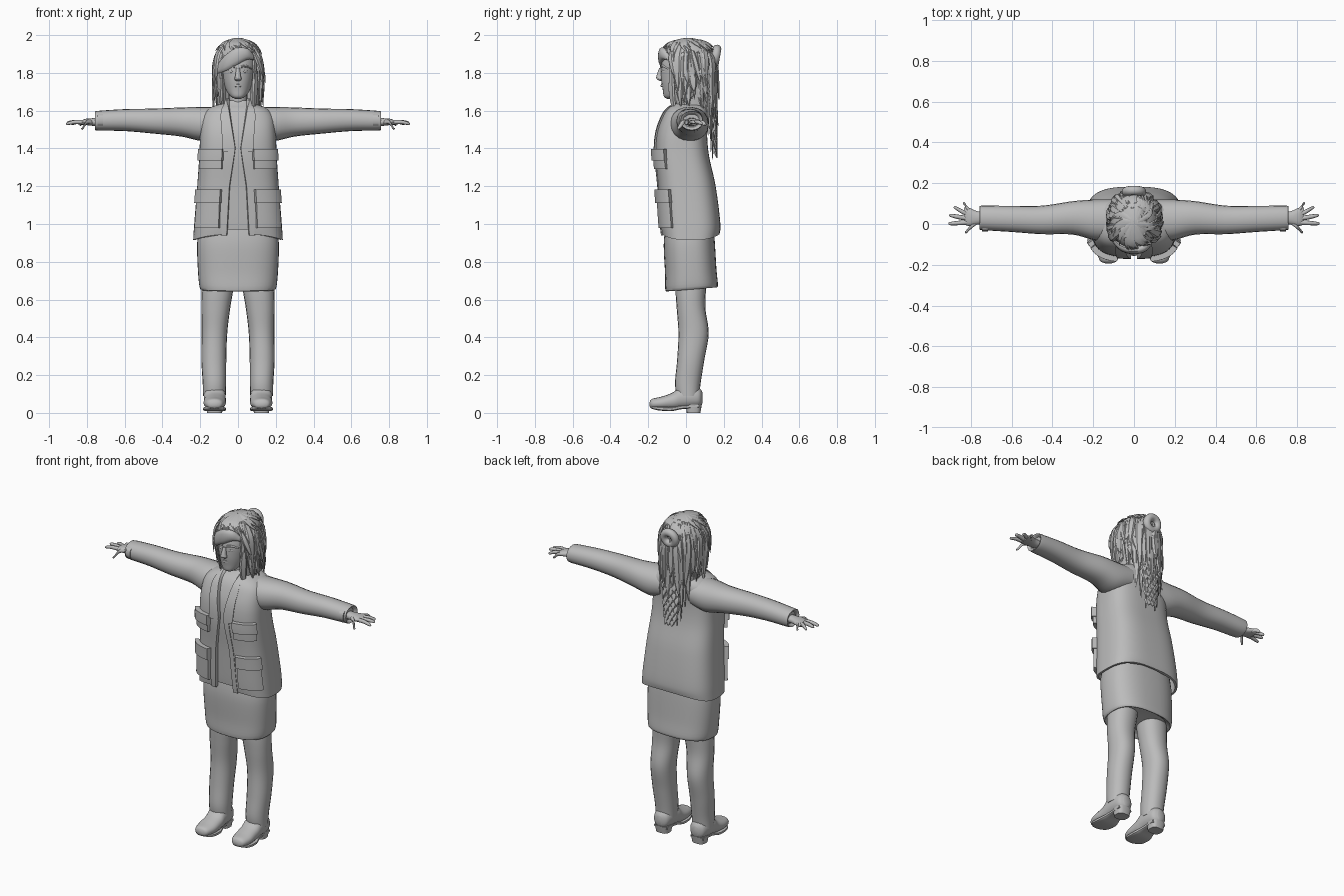
import bpy, bmesh, math, random
from mathutils import Vector

random.seed(7)
cube = bpy.data.objects.get("Cube")
if cube:
    bpy.data.objects.remove(cube, do_unlink=True)

grey = bpy.data.materials.new("plain grey")
grey.use_nodes = True
COLOUR = (0.5, 0.5, 0.5, 1)
grey.diffuse_color = COLOUR
grey.node_tree.nodes["Principled BSDF"].inputs["Base Color"].default_value = COLOUR
X, Y, Z = Vector((1, 0, 0)), Vector((0, 1, 0)), Vector((0, 0, 1))


def dense(rows, k=5):
    """Smoothly interpolate a short table of rows."""
    out = []
    for i in range(len(rows) - 1):
        a, b, c, d = (rows[max(0, min(len(rows) - 1, i + j))] for j in (-1, 0, 1, 2))
        for s in range(k):
            t = s / k
            out.append([q + t / 2 * (r - p + t * (2 * p - 5 * q + 4 * r - w + t * (3 * (q - r) + w - p)))
                        for p, q, r, w in zip(a, b, c, d)])
    return out + [list(rows[-1])]


def look(table, z):
    """Linear lookup in a table sorted by its first column."""
    if z <= table[0][0]:
        return table[0][1:]
    for a, b in zip(table, table[1:]):
        if z <= b[0]:
            t = (z - a[0]) / (b[0] - a[0] + 1e-9)
            return [p + (q - p) * t for p, q in zip(a[1:], b[1:])]
    return table[-1][1:]


def power(w, p):
    return math.copysign(abs(w) ** (2 / p), w)


def loft(bm, rings):
    loops = [[bm.verts.new(p) for p in r] for r in rings]
    n = len(loops[0])
    for a, b in zip(loops, loops[1:]):
        for i in range(n):
            bm.faces.new((a[i], a[(i + 1) % n], b[(i + 1) % n], b[i]))
    bm.faces.new(loops[0])
    bm.faces.new(loops[-1])


def finish(name, bm, mirror=False, angle=40):
    bmesh.ops.recalc_face_normals(bm, faces=bm.faces)
    mesh = bpy.data.meshes.new(name)
    bm.to_mesh(mesh)
    bm.free()
    mesh.materials.append(grey)
    mesh.polygons.foreach_set("use_smooth", [True] * len(mesh.polygons))
    mesh.set_sharp_from_angle(angle=math.radians(angle))
    ob = bpy.data.objects.new(name, mesh)
    bpy.context.collection.objects.link(ob)
    if mirror:
        ob.modifiers.new("mirror", "MIRROR")
    return ob


def tube_rings(rows, u=X, v=Y, n=20, p=2.2, k=5, tilt=0):
    """Rings from rows of (x, y, z, radius along u, radius along v)."""
    rings = []
    for x, y, z, ru, rv in dense(rows, k):
        ring = []
        for i in range(n):
            t = math.tau * i / n
            co = Vector((x, y, z)) + u * ru * power(math.sin(t), p) + v * rv * power(math.cos(t), p)
            co.z += tilt * co.y
            ring.append(co)
        rings.append(ring)
    return rings


def tube(name, rows, mirror=False, **kw):
    bm = bmesh.new()
    loft(bm, tube_rings(rows, **kw))
    return finish(name, bm, mirror)


def surf(table, t, z, off=0, p=3):
    """Point on a body surface: angle t is zero at the front."""
    rx, front, back = look(table, z)
    return Vector(((rx + off) * power(math.sin(t), p),
                   (front + back) / 2 - ((back - front) / 2 + off) * power(math.cos(t), p), z))


def shell(name, table, z0, z1, span, off, thick, mirror=False, m=24, n=14, hem=0, p=3):
    """Thick sheet lying on a body surface between two angles."""
    bm, rings = bmesh.new(), []
    for j in range(m + 1):
        z = z0 + (z1 - z0) * j / m
        a, b = span(z)
        ts = [a + (b - a) * i / n for i in range(n + 1)]
        ring = [surf(table, t, z, off, p) for t in ts] + [surf(table, t, z, off - thick, p) for t in reversed(ts)]
        for co, t in zip(ring, ts + ts[::-1]):
            co.z += hem * max(0, 1 - j / 4) * math.cos(2 * t)
        rings.append(ring)
    loft(bm, rings)
    return finish(name, bm, mirror)


# Jacket body, open down the front
body = dense([(.92, .238, -.125, .175), (1, .232, -.135, .182), (1.2, .216, -.148, .157),
              (1.36, .205, -.162, .122), (1.48, .2, -.155, .112), (1.57, .19, -.125, .12),
              (1.615, .15, -.095, .11), (1.64, .085, -.06, .09), (1.67, .07, -.05, .07)])
opening = [(.92, .06), (1.2, .045), (1.4, .014), (1.66, .055)]


def edge(z):
    return math.asin(min(.9, (look(opening, z)[0] / look(body, z)[0]) ** 1.5))


shell("jacket", body, .93, 1.665, lambda z: (edge(z), math.tau - edge(z)), 0, .012, m=50, n=64, hem=.015)
shell("lapel", body, 1.38, 1.665, lambda z: (edge(z), edge(z) + .22), .009, .012, True)
shell("front_placket", body, .94, 1.4, lambda z: (edge(z), edge(z) + .1), .005, .008, True)
shell("shirt", body, .97, 1.655, lambda z: (-.9, .9), -.013, .02, m=40)

# Pockets with flaps
for label, z0, z1, flap, lo, hi in (("chest", 1.29, 1.385, .05, .25, 1.08), ("lower", .98, 1.17, .06, .27, 1.1)):
    shell(label + "_pocket", body, z0, z1, lambda z: (lo, hi), .016, .02, True, m=8)
    shell(label + "_pocket_flap", body, z1 - flap, z1 + .012, lambda z: (lo - .02, hi + .03), .025, .03, True, m=6)

# Sleeves, cuffs and hands
tube("sleeve", [(.1, .02, 1.54, .1, .08), (.19, .02, 1.53, .1, .09), (.3, .03, 1.54, .082, .077),
                (.45, .02, 1.545, .07, .066), (.6, .025, 1.55, .064, .058), (.74, .03, 1.547, .06, .052),
                (.755, .03, 1.547, .055, .046), (.74, .03, 1.547, .04, .034)], True, u=Y, v=Z)
tube("cuff_tab", [(.715, -.02, 1.55, .016, .03), (.745, -.02, 1.55, .016, .03)], True, u=Y, v=Z, n=12)
tube("palm", [(.72, .03, 1.54, .028, .023), (.77, .03, 1.54, .033, .02), (.81, .035, 1.54, .045, .016),
              (.835, .04, 1.535, .04, .01)], True, u=Y, v=Z)
bm = bmesh.new()
for x0, y0, x1, y1, z1 in ((.77, .01, .83, -.038, 1.505), (.81, .008, .91, .002, 1.53),
                           (.82, .028, .907, .042, 1.535), (.815, .048, .885, .08, 1.53),
                           (.805, .064, .84, .1, 1.525)):
    loft(bm, tube_rings([(x0, y0, 1.538, .012, .012), ((x0 + x1) / 2, (y0 + y1) / 2, 1.54, .011, .011),
                         (x1 - .008, y1, z1 + .002, .008, .008), (x1, y1, z1, .002, .002)], u=Y, v=Z, n=8, k=3))
finish("fingers", bm, True, 60)

# Skirt and legs
tube("skirt", [(0, .03, .67, .17, .11), (0, .03, .655, .2, .138), (0, .025, .75, .212, .136),
               (0, .017, .9, .216, .135), (0, .017, 1, .2, .125)], n=40, p=2.6, tilt=.08)
tube("leg", [(.125, .01, .09, .06, .06), (.125, .01, .16, .062, .068), (.128, .025, .28, .066, .072),
             (.125, .04, .42, .068, .08), (.118, .027, .55, .076, .076), (.11, .025, .64, .083, .08),
             (.1, .03, .75, .085, .085)], True)

# Shoes
tube("shoe", [(.125, -.193, .045, .015, .01), (.125, -.18, .048, .042, .026), (.124, -.13, .052, .058, .034),
              (.122, -.07, .062, .058, .046), (.123, -.03, .08, .058, .06), (.124, .03, .084, .056, .058),
              (.124, .07, .082, .046, .05), (.124, .087, .08, .02, .03)], True, u=X, v=Z)
tube("sole", [(.125, -.185, .032, .025, .008), (.125, -.15, .024, .056, .01), (.124, -.08, .02, .06, .011),
              (.124, -.02, .03, .045, .01), (.124, .07, .036, .046, .01)], True, u=X, v=Z, p=4)
tube("heel", [(.124, .04, 0, .04, .036), (.124, .042, .045, .046, .042)], True, p=3)

# Neck, head and face
tube("neck", [(0, .02, 1.58, .06, .06), (0, .01, 1.64, .05, .055), (0, .005, 1.74, .05, .055)])
tube("head", [(0, -.085, 1.663, .015, .015), (0, -.075, 1.675, .038, .042), (0, -.045, 1.71, .064, .078),
              (0, -.02, 1.77, .083, .112), (0, 0, 1.85, .097, .13), (0, .01, 1.93, .08, .11),
              (0, .01, 1.965, .03, .04)], n=28)
tube("nose", [(0, -.13, 1.825, .01, .012), (0, -.138, 1.785, .015, .018), (0, -.14, 1.768, .02, .016),
              (0, -.13, 1.758, .012, .01)], n=10)
tube("lips", [(-.028, -.114, 1.731, .004, .004), (0, -.127, 1.733, .009, .008), (.028, -.114, 1.731, .004, .004)],
     u=Z, v=Y, n=8)
tube("brow", [(.015, -.13, 1.832, .007, .008), (.045, -.118, 1.835, .007, .01), (.075, -.09, 1.82, .004, .006)],
     True, u=Z, v=Y, n=8)
tube("eye", [(.02, -.126, 1.806, .003, .004), (.038, -.12, 1.808, .009, .009), (.056, -.108, 1.806, .003, .004)],
     True, u=Z, v=Y, n=8)

# Hair shell
hair = dense([(1.58, .108, -.06, .145), (1.7, .115, -.1, .15), (1.82, .122, -.12, .155), (1.9, .112, -.122, .15),
              (1.95, .082, -.095, .12), (1.975, .045, -.05, .08), (1.985, .01, 0, .02)])


def face_gap(z):
    g = .75 * min(1, max(.02, (1.95 - z) / .07))
    return g, math.tau - g


shell("hair_shell", hair, 1.6, 1.984, face_gap, 0, .02, m=30, n=40, p=2)


def lock(bm, a, z0, z1, width, off, sway=.1, flare=.01):
    """A flat, pointed strand lying on the hair surface."""
    rows = []
    for s in (0, .25, .5, .75, 1):
        co = surf(hair, a + sway * s, z0 + (z1 - z0) * s, off + flare * s, 2)
        w = width * (.5, 1, 1, .7, .06)[int(s * 4)]
        rows.append((*co, w, w * .3 + .001))
    tangent = Vector((math.cos(a), math.sin(a), 0))
    loft(bm, tube_rings(rows, u=tangent, v=Z.cross(tangent), n=5, p=2, k=2))


# Loose locks in layers, longest at the back
bm = bmesh.new()
for layer in range(4):
    for i in range(26):
        a = .78 + (math.tau - 1.56) * (i + random.random()) / 26
        back = abs(a - math.pi) < .8
        top = random.uniform(1.96, 1.98) - .06 * layer
        end = random.uniform(1.57, 1.78) if not back else random.uniform(1.45, 1.7)
        lock(bm, a, top, end, random.uniform(.014, .024), random.uniform(-.002, .008),
             random.uniform(-.25, .25), random.uniform(-.005, .025))
for i in range(30):
    lock(bm, random.uniform(0, math.tau), 1.984, random.uniform(1.9, 1.94), .014, .004, .5)
finish("hair_locks", bm, angle=30)

# Long strands down the back
bm = bmesh.new()
for i in range(12):
    a = math.pi + random.uniform(-.6, .6)
    lock(bm, a, 1.8, random.uniform(1.33, 1.46), .014, .006, 0, random.uniform(-.01, .015))
finish("back_strands", bm, angle=30)

# Plaited tail of overlapping leaves
bm = bmesh.new()
for row in range(9):
    z = 1.62 - row * .027
    for col in (-1, 0, 1):
        a = math.pi + (col + row % 2 / 2 - .25) * (.34 - row * .02)
        lock(bm, a, z, z - .055, .02, .006, 0, .016)
finish("plait", bm, angle=30)

# Swept fringe over the forehead
tube("fringe", [(.085, -.095, 1.88, .012, .01), (.05, -.118, 1.9, .03, .02), (-.01, -.128, 1.885, .046, .02),
                (-.07, -.108, 1.85, .042, .02), (-.115, -.06, 1.815, .02, .015), (-.13, -.04, 1.8, .003, .003)],
     u=Z, v=Y, n=14)

# Ring-shaped bun
bpy.ops.mesh.primitive_torus_add(location=(0, .158, 1.89), rotation=(math.radians(80), 0, 0), major_radius=.037,
                                 minor_radius=.023, major_segments=32, minor_segments=14)
bun = bpy.context.object
bun.name = "hair_bun"
bun.data.materials.append(grey)
bpy.ops.object.shade_smooth()
